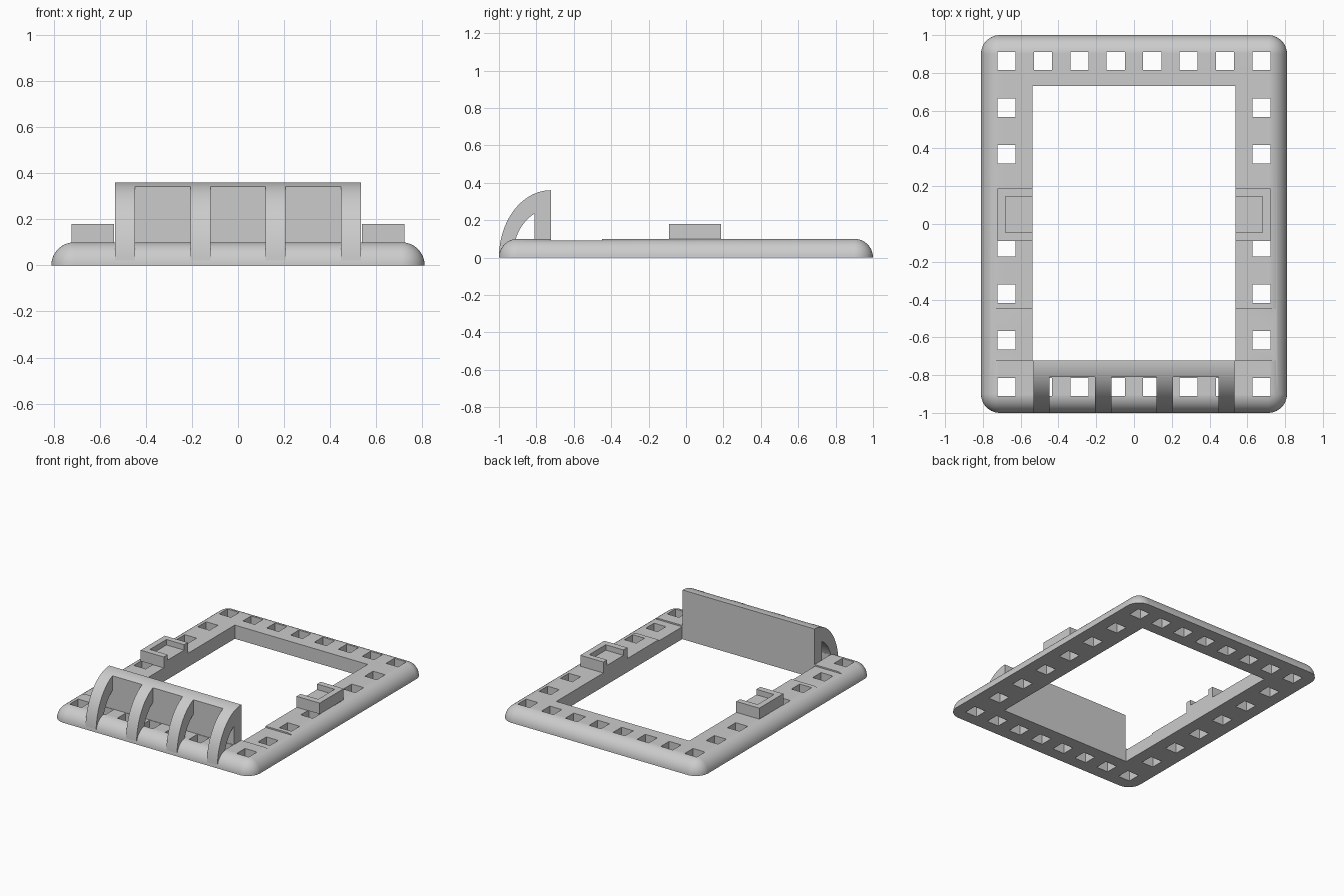
import bpy, bmesh, math
from mathutils import Matrix

if "Cube" in bpy.data.objects:
    bpy.data.objects.remove(bpy.data.objects["Cube"], do_unlink=True)

grey = bpy.data.materials.new("light grey plastic")
grey.use_nodes = True
COLOR = (0.6, 0.6, 0.6, 1)
grey.diffuse_color = COLOR
grey.node_tree.nodes["Principled BSDF"].inputs["Base Color"].default_value = COLOR


def make(name, bm):
    bmesh.ops.recalc_face_normals(bm, faces=bm.faces)
    mesh = bpy.data.meshes.new(name)
    bm.to_mesh(mesh)
    bm.free()
    mesh.materials.append(grey)
    obj = bpy.data.objects.new(name, mesh)
    bpy.context.collection.objects.link(obj)
    return obj


def boxes(name, spans):
    """One object made of boxes, each given as (x0, x1, y0, y1, z0, z1)."""
    bm = bmesh.new()
    for x0, x1, y0, y1, z0, z1 in spans:
        place = Matrix.Translation(((x0 + x1) / 2, (y0 + y1) / 2, (z0 + z1) / 2))
        size = Matrix.Diagonal((x1 - x0, y1 - y0, z1 - z0, 1))
        bmesh.ops.create_cube(bm, size=1, matrix=place @ size)
    return make(name, bm)


def loft(bm, rings):
    """Skin a list of equal closed rings and cap both ends."""
    rings = [[bm.verts.new(p) for p in ring] for ring in rings]
    for a, b in zip(rings, rings[1:]):
        for i in range(len(a)):
            j = (i + 1) % len(a)
            bm.faces.new((a[i], a[j], b[j], b[i]))
    bm.faces.new(rings[0][::-1])
    bm.faces.new(rings[-1])


def activate(obj):
    bpy.ops.object.select_all(action='DESELECT')
    obj.select_set(True)
    bpy.context.view_layer.objects.active = obj


def cut(obj, cutter):
    mod = obj.modifiers.new("cut", 'BOOLEAN')
    mod.operation, mod.solver, mod.object = 'DIFFERENCE', 'EXACT', cutter
    activate(obj)
    bpy.ops.object.modifier_apply(modifier=mod.name)
    bpy.data.objects.remove(cutter, do_unlink=True)


def smooth(obj):
    activate(obj)
    bpy.ops.object.shade_smooth_by_angle(angle=math.radians(30))
    mod = obj.modifiers.new("weighted normals", 'WEIGHTED_NORMAL')
    mod.keep_sharp = True


# Frame slab: quarter-round rim and rounded corners
HALF_X, HALF_Y, R, STEPS = 0.81, 1.0, 0.1, 12
IN_X, IN_Y0, IN_Y1 = 0.537, -0.723, 0.73


def rim_ring(angle):
    r, z = R * math.cos(angle), R * math.sin(angle)
    ring = []
    for k, (sx, sy) in enumerate([(1, 1), (-1, 1), (-1, -1), (1, -1)]):
        for s in range(STEPS + 1):
            t = math.pi / 2 * (k + s / STEPS)
            ring.append((sx * (HALF_X - R) + r * math.cos(t),
                         sy * (HALF_Y - R) + r * math.sin(t), z))
    return ring


bm = bmesh.new()
loft(bm, [rim_ring(math.radians(87) * i / STEPS) for i in range(STEPS + 1)])
for v in bm.verts:
    v.co.z *= R / (R * math.sin(math.radians(87)))
frame = make("frame", bm)

# Window opening and the shallow step in the side rails
cut(frame, boxes("opening_cutter", [(-IN_X, IN_X, IN_Y0, IN_Y1, -1, 1)]))
cut(frame, boxes("step_cutter", [(-1, 1, IN_Y0, -0.45, 0.09, 1)]))

# Square holes around the frame
H, HX, HY = 0.048, 0.675, 0.862
centres = [(-HX + 2 * HX * i / 7, y) for i in range(8) for y in (-HY, HY)]
centres += [(x, -HY + 2 * HY * i / 7) for i in range(1, 7) for x in (-HX, HX)]
cut(frame, boxes("hole_cutter",
                 [(x - H, x + H, y - H, y + H, -1, 1) for x, y in centres]))
smooth(frame)

# Side brackets with a pocket open toward the window
for side, name in ((1, "left_bracket"), (-1, "right_bracket")):
    def span(x0, x1, *rest):
        return (*sorted((side * x0, side * x1)), *rest)
    bracket = boxes(name, [span(IN_X, 0.723, -0.09, 0.187, 0.1, 0.18)])
    cut(bracket, boxes("pocket_cutter",
                       [span(0.4, 0.68, -0.045, 0.145, 0.14, 0.3)]))

# Front stand: upright plate whose top follows the curve of the ribs
BACK, PLATE_Y, WIDE = IN_Y0, -0.81, 0.533


def arc(a, b, t0, t1, n=24):
    return [(BACK - a * math.cos(t0 + (t1 - t0) * i / n),
             b * math.sin(t0 + (t1 - t0) * i / n)) for i in range(n + 1)]


def extrude_x(name, profile, spans):
    bm = bmesh.new()
    for x0, x1 in spans:
        loft(bm, [[(x, y, z) for y, z in profile] for x in (x0, x1)])
    obj = make(name, bm)
    smooth(obj)


OUT_A, OUT_B, INN_A, INN_B = 0.277, 0.36, 0.203, 0.26
out_end = math.acos((BACK - PLATE_Y) / OUT_A)
inn_end = math.acos((BACK - PLATE_Y) / INN_A)
plate = arc(OUT_A, OUT_B, out_end, math.pi / 2, 8) + [(BACK, 0.1), (PLATE_Y, 0.1)]
extrude_x("stand_plate", plate, [(-WIDE, WIDE)])

# Four curved ribs from the front rim to the plate
rib = arc(OUT_A, OUT_B, 0.06, out_end) + arc(INN_A, INN_B, inn_end, 0.06)
pitch = (2 * WIDE - 0.086) / 3
extrude_x("stand_ribs", rib,
          [(-WIDE + pitch * i, -WIDE + pitch * i + 0.086) for i in range(4)])
